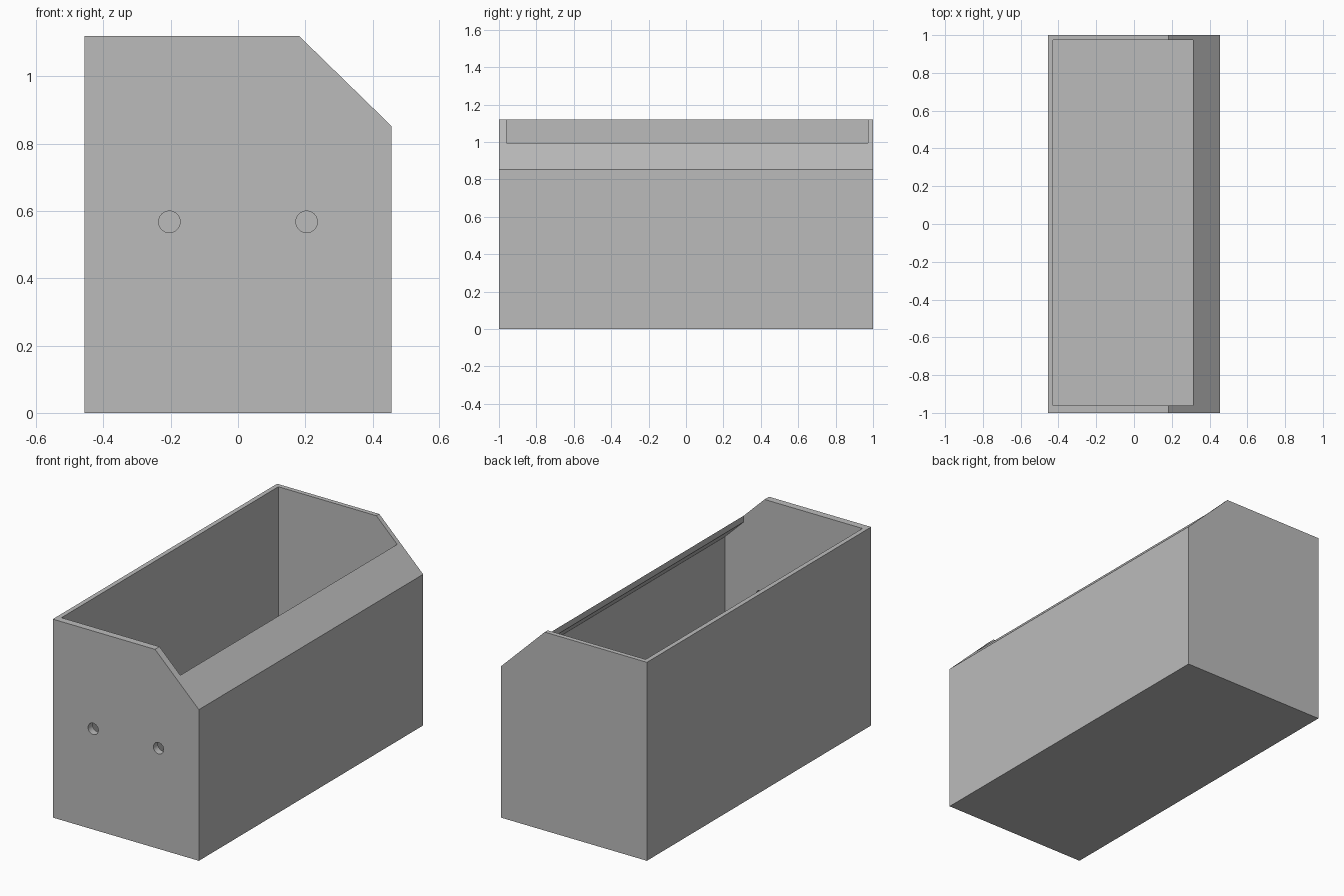
import bpy, bmesh, math

if "Cube" in bpy.data.objects:
    bpy.data.objects.remove(bpy.data.objects["Cube"])

# Painted finish
grey = bpy.data.materials.new("plain grey")
grey.diffuse_color = (0.5, 0.5, 0.5, 1)
grey.use_nodes = True
grey.node_tree.nodes["Principled BSDF"].inputs["Base Color"].default_value = grey.diffuse_color


def prism(name, profile, y0, y1):
    """Extrude an (x, z) outline from y0 to y1."""
    bm = bmesh.new()
    face = bm.faces.new([bm.verts.new((x, y0, z)) for x, z in profile])
    ext = bmesh.ops.extrude_face_region(bm, geom=[face])
    moved = [g for g in ext["geom"] if isinstance(g, bmesh.types.BMVert)]
    bmesh.ops.translate(bm, verts=moved, vec=(0, y1 - y0, 0))
    bmesh.ops.recalc_face_normals(bm, faces=bm.faces)
    mesh = bpy.data.meshes.new(name)
    bm.to_mesh(mesh)
    bm.free()
    mesh.materials.append(grey)
    obj = bpy.data.objects.new(name, mesh)
    bpy.context.collection.objects.link(obj)
    return obj


def circle(cx, cz, r, n=32):
    return [(cx + r * math.cos(2 * math.pi * i / n),
             cz + r * math.sin(2 * math.pi * i / n)) for i in range(n)]


# Outer housing with one chamfered long edge
W, H = 0.456, 1.12
housing = prism("housing", [(-W, 0), (W, 0), (W, 0.853), (0.182, H), (-W, H)], -1, 1)

# Hollow interior, open at the top and running under the sloped panel
I = 0.43
cavity = prism("cavity_cutter", [(-I, 0.026), (I, 0.026), (I, 0.843), (0.312, 0.958),
                                 (0.312, 1.3), (-I, 1.3)], -0.96, 0.974)

# Two round holes through the front wall
cutters = [cavity] + [prism("hole_cutter", circle(x, 0.568, 0.032), -1.1, -0.9)
                      for x in (-0.204, 0.204)]

# Cut the housing, then remove the cutters
for c in cutters:
    mod = housing.modifiers.new(c.name, "BOOLEAN")
    mod.operation = "DIFFERENCE"
    mod.solver = "EXACT"
    mod.object = c
bpy.context.view_layer.objects.active = housing
housing.select_set(True)
for mod in list(housing.modifiers):
    bpy.ops.object.modifier_apply(modifier=mod.name)
for c in cutters:
    bpy.data.objects.remove(c, do_unlink=True)

# Smooth hole walls, crisp panel edges
bpy.ops.object.shade_smooth_by_angle(angle=math.radians(30))
